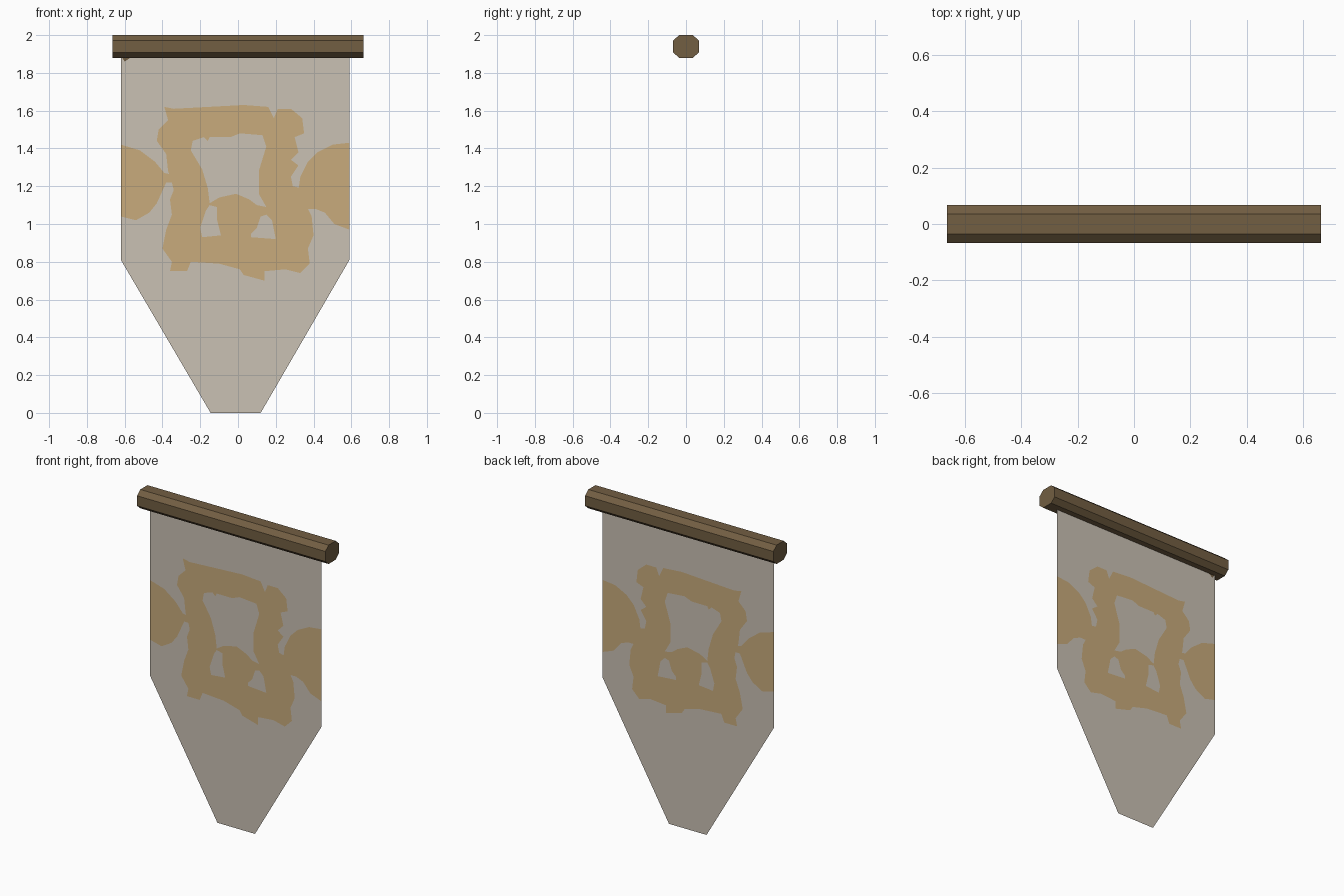
import bpy
from mathutils import Vector
from mathutils.geometry import delaunay_2d_cdt

if "Cube" in bpy.data.objects:
    bpy.data.objects.remove(bpy.data.objects["Cube"])


def srgb(*rgb):
    return [((c / 255 + 0.055) / 1.055) ** 2.4 if c > 10 else c / 3294 for c in rgb] + [1.0]


def material(name, rgb):
    m = bpy.data.materials.new(name)
    m.diffuse_color = srgb(*rgb)
    m.use_nodes = True
    m.node_tree.nodes["Principled BSDF"].inputs["Base Color"].default_value = m.diffuse_color
    return m


linen = material("pale linen", (202, 193, 179))
ochre = material("ochre paint", (200, 171, 124))
wood = material("brown wood", (114, 94, 66))


def add_object(name, verts, faces, mats):
    mesh = bpy.data.meshes.new(name)
    mesh.from_pydata(verts, [], faces)
    for m in mats:
        mesh.materials.append(m)
    obj = bpy.data.objects.new(name, mesh)
    bpy.context.collection.objects.link(obj)
    return obj


def inside(p, poly):
    hit = False
    for (x1, z1), (x2, z2) in zip(poly, poly[1:] + poly[:1]):
        if (z1 > p[1]) != (z2 > p[1]) and p[0] < x1 + (p[1] - z1) * (x2 - x1) / (z2 - z1):
            hit = not hit
    return hit


# Wooden pole: octagonal bar along x
ring = [(-0.036, 2.0), (0.036, 2.0), (0.068, 1.972), (0.068, 1.908),
        (0.036, 1.88), (-0.036, 1.88), (-0.068, 1.908), (-0.068, 1.972)]
verts = [(x, y, z) for x in (-0.664, 0.664) for y, z in ring]
sides = [(i, i + 8, (i + 1) % 8 + 8, (i + 1) % 8) for i in range(8)]
add_object("pole", verts, sides + [tuple(range(8)), tuple(range(15, 7, -1))], [wood])

# Banner outlines on the x-z plane, in hundredths of a unit
cloth = [(-62, 194), (-62, 81), (-14.5, 0), (12, 0), (59, 81), (59, 194)]
frame = [(-39, 162), (-34, 161), (3, 163), (16, 162), (19, 156), (21, 161), (28, 161),
         (34, 156), (35, 148), (30, 146), (32, 138), (28, 134), (32, 131), (28, 125),
         (29, 120), (33, 119), (36, 110), (39, 104), (40, 94), (37, 87), (38, 79),
         (33, 74), (25, 76), (14, 75), (14, 70), (3, 73), (1, 76), (-10, 79), (-25, 80),
         (-27, 75), (-36, 75), (-35, 80), (-40, 87), (-38, 97), (-35, 105), (-36, 113),
         (-34, 118), (-35, 122), (-37, 128), (-38, 137), (-43, 144), (-42, 150), (-37, 155)]
left_disc = [(-62, 142), (-52, 139), (-44, 133), (-39, 127), (-34, 126), (-34, 122),
             (-38, 122), (-43, 111), (-47, 106), (-54, 102), (-62, 104)]
right_disc = [(59, 143), (50, 142), (42, 138), (37, 133), (33, 125), (32, 118), (36, 108),
              (41, 108), (46, 106), (51, 100), (59, 97)]
centre_hole = [(-18, 146), (-16, 144), (-15, 146), (-4, 146), (1, 148), (13, 147), (15, 141),
               (11, 128), (11, 116), (15, 109), (10, 110), (6, 113), (-1, 116), (-10, 114),
               (-15, 111), (-16, 119), (-19, 129), (-25, 139), (-24, 144)]
left_hole = [(-15, 110), (-11, 109), (-11, 102), (-9, 94), (-19, 93), (-20, 98), (-17, 107)]
right_hole = [(15, 105), (18, 102), (20, 92), (7, 93), (7, 95), (10, 98), (12, 104)]
smudge = [(-62, 189), (-57, 188), (-60, 186)]

painted = [frame, left_disc, right_disc]
holes = [centre_hole, left_hole, right_hole]

# Cut every outline into one flat sheet
points, loops = [], []
for poly in [cloth, smudge] + painted + holes:
    loops.append(list(range(len(points), len(points) + len(poly))))
    points += [Vector(p) for p in poly]
pts, _, tris, *_ = delaunay_2d_cdt(points, [], loops, 1, 1e-4)

# Banner: colour each face by the outline it lies in
banner = add_object("banner_cloth", [(p.x / 100, 0, p.y / 100) for p in pts], tris,
                    [linen, ochre, wood])
for face in banner.data.polygons:
    c = (face.center.x * 100, face.center.z * 100)
    if inside(c, smudge):
        face.material_index = 2
    elif any(inside(c, p) for p in painted) and not any(inside(c, h) for h in holes):
        face.material_index = 1
